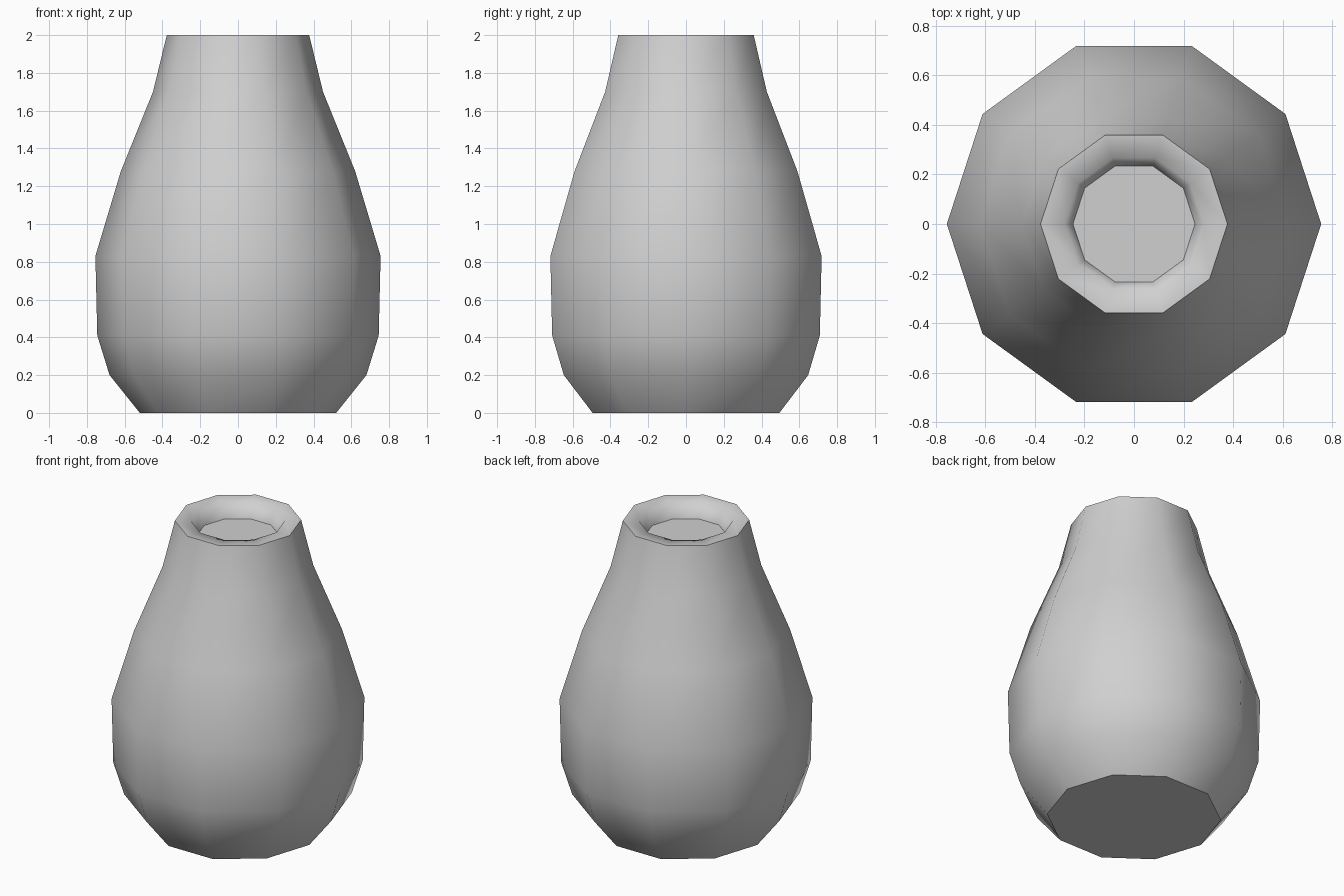
import bpy
import bmesh
from math import cos, sin, tau

cube = bpy.data.objects.get("Cube")
if cube:
    bpy.data.objects.remove(cube, do_unlink=True)

# Single clay colour
clay = bpy.data.materials.new("light_grey")
clay.use_nodes = True
grey = (0.63, 0.63, 0.63, 1)
clay.diffuse_color = grey
clay.node_tree.nodes["Principled BSDF"].inputs["Base Color"].default_value = grey

SIDES = 10
# Radius and height: foot, belly, neck, rim, lip, inner floor
PROFILE = [(0.52, 0), (0.68, 0.2), (0.745, 0.41), (0.755, 0.83), (0.62, 1.28),
           (0.45, 1.7), (0.377, 2), (0.28, 1.995), (0.246, 1.9)]
RIM = 6

bm = bmesh.new()
rings = [[bm.verts.new((r * cos(tau * i / SIDES), r * sin(tau * i / SIDES), z))
          for i in range(SIDES)] for r, z in PROFILE]

# Walls between neighbouring rings
for low, high in zip(rings, rings[1:]):
    for i in range(SIDES):
        j = (i + 1) % SIDES
        bm.faces.new((low[i], low[j], high[j], high[i])).smooth = True

# Flat base and inner floor
bm.faces.new(rings[0][::-1])
bm.faces.new(rings[-1])

# Crisp edges at the foot, outer rim and inner floor
for ring in (rings[0], rings[RIM], rings[-1]):
    for i in range(SIDES):
        bm.edges.get((ring[i], ring[(i + 1) % SIDES])).smooth = False

mesh = bpy.data.meshes.new("vase")
bm.to_mesh(mesh)
bm.free()
mesh.materials.append(clay)
vase = bpy.data.objects.new("vase", mesh)
bpy.context.collection.objects.link(vase)
